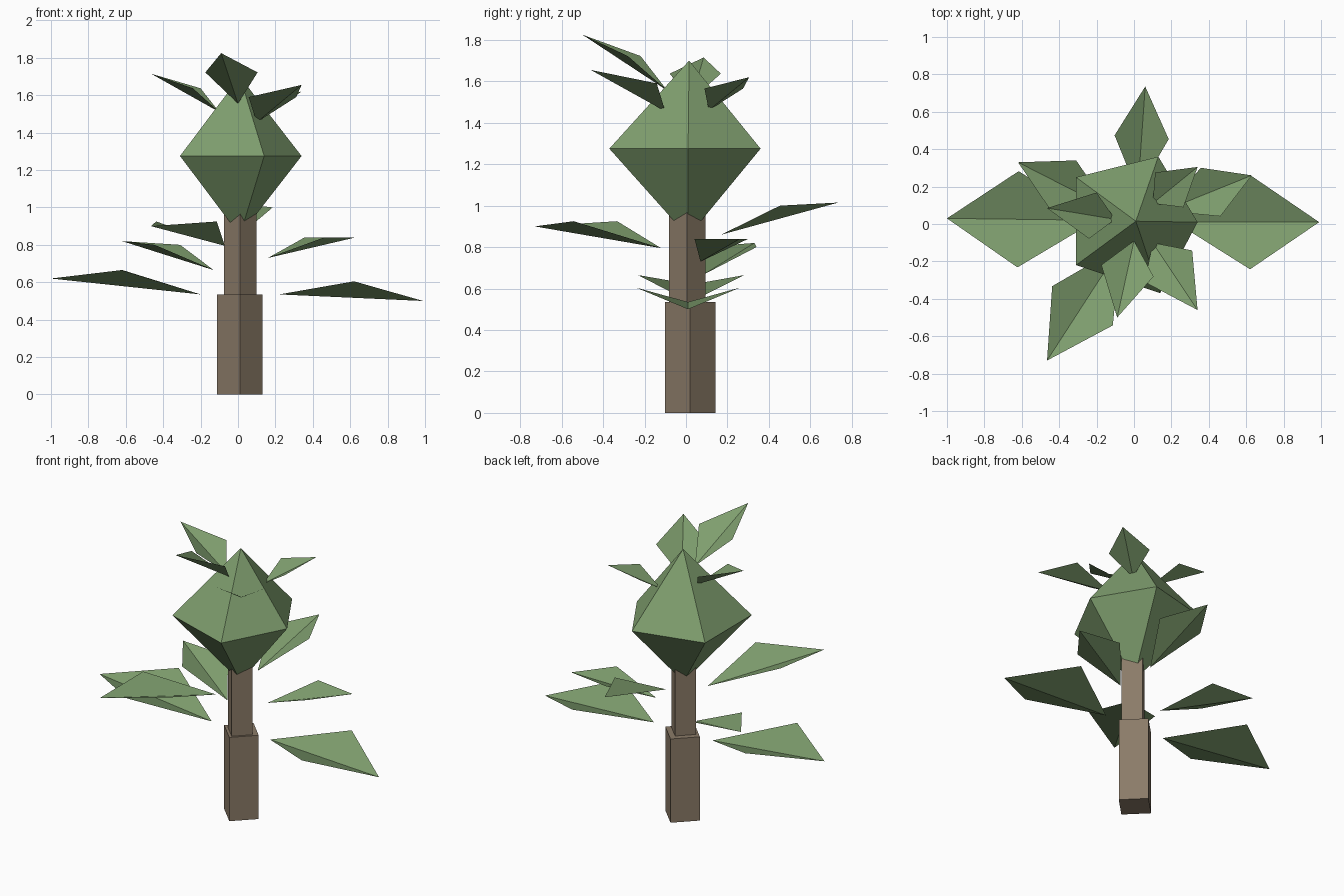
import bpy, bmesh
from mathutils import Vector

if "Cube" in bpy.data.objects:
    bpy.data.objects.remove(bpy.data.objects["Cube"])


def material(name, rgb):
    m = bpy.data.materials.new(name)
    m.diffuse_color = (*rgb, 1)
    m.use_nodes = True
    m.node_tree.nodes["Principled BSDF"].inputs["Base Color"].default_value = m.diffuse_color
    return m


GREEN = material("leaf_green", (0.21, 0.34, 0.155))
BROWN = material("bark_brown", (0.26, 0.20, 0.14))


def add_mesh(name, verts, faces, mat):
    me = bpy.data.meshes.new(name)
    me.from_pydata(verts, [], faces)
    me.materials.append(mat)
    ob = bpy.data.objects.new(name, me)
    bpy.context.collection.objects.link(ob)
    return ob


def post(name, x, y, r, z0, z1):
    """Square post turned corner-on to the axes."""
    ring = [(r, 0), (0, r), (-r, 0), (0, -r)]
    verts = [(x + a, y + b, z) for z in (z0, z1) for a, b in ring]
    faces = [(i, (i + 1) % 4, (i + 1) % 4 + 4, i + 4) for i in range(4)]
    add_mesh(name, verts, faces + [(3, 2, 1, 0), (4, 5, 6, 7)], BROWN)


def leaf(name, base, tip, side_z, frac, half_width):
    """Kite folded along its midrib, side corners lifted to side_z."""
    base, tip = Vector(base), Vector(tip)
    d = tip - base
    d.z = 0
    perp = Vector((-d.y, d.x, 0)).normalized() * half_width
    mid = base + d * frac
    mid.z = side_z
    add_mesh(name, [base, tip, mid + perp, mid - perp],
             [(0, 1, 2), (0, 3, 1)], GREEN)


# Trunk in two steps
post("lower_trunk", 0.01, 0.02, 0.122, 0, 0.535)
post("upper_trunk", 0.012, 0.006, 0.087, 0.53, 1.05)

# Crown: five-sided double pyramid
ring = [(0.34, 0.01), (0.13, 0.36), (-0.31, 0.25), (-0.31, -0.22), (0.14, -0.37)]
verts = [(x, y, 1.275) for x, y in ring] + [(0.01, 0.015, 1.7), (0.01, 0.01, 0.85)]
faces = []
for i in range(5):
    j = (i + 1) % 5
    faces += [(i, j, 5), (j, i, 6)]
add_mesh("crown", verts, faces, GREEN)

# Leaves around the trunk, then around the crown tip
leaves = [
    ((-0.20, 0.02, 0.535), (-1.00, 0.03, 0.62), 0.665, 0.525, 0.257),
    ((0.22, 0.01, 0.535), (0.99, 0.01, 0.50), 0.605, 0.52, 0.252),
    ((-0.13, 0.08, 0.665), (-0.62, 0.33, 0.82), 0.80, 0.505, 0.15),
    ((0.16, 0.07, 0.73), (0.63, 0.26, 0.84), 0.84, 0.53, 0.14),
    ((-0.07, -0.12, 0.795), (-0.465, -0.73, 0.90), 0.925, 0.52, 0.193),
    ((0.02, 0.17, 0.86), (0.06, 0.735, 1.015), 1.0, 0.52, 0.145),
    ((-0.10, 0.025, 1.51), (-0.465, 0.085, 1.715), 1.637, 0.33, 0.125),
    ((0.00, -0.09, 1.555), (-0.09, -0.50, 1.825), 1.722, 0.39, 0.143),
    ((0.10, -0.10, 1.455), (0.34, -0.46, 1.655), 1.59, 0.35, 0.1525),
    ((0.10, 0.11, 1.46), (0.34, 0.305, 1.62), 1.565, 0.37, 0.12),
]
for i, spec in enumerate(leaves):
    leaf(f"{'trunk' if i < 6 else 'crown'}_leaf_{i + 1}", *spec)
